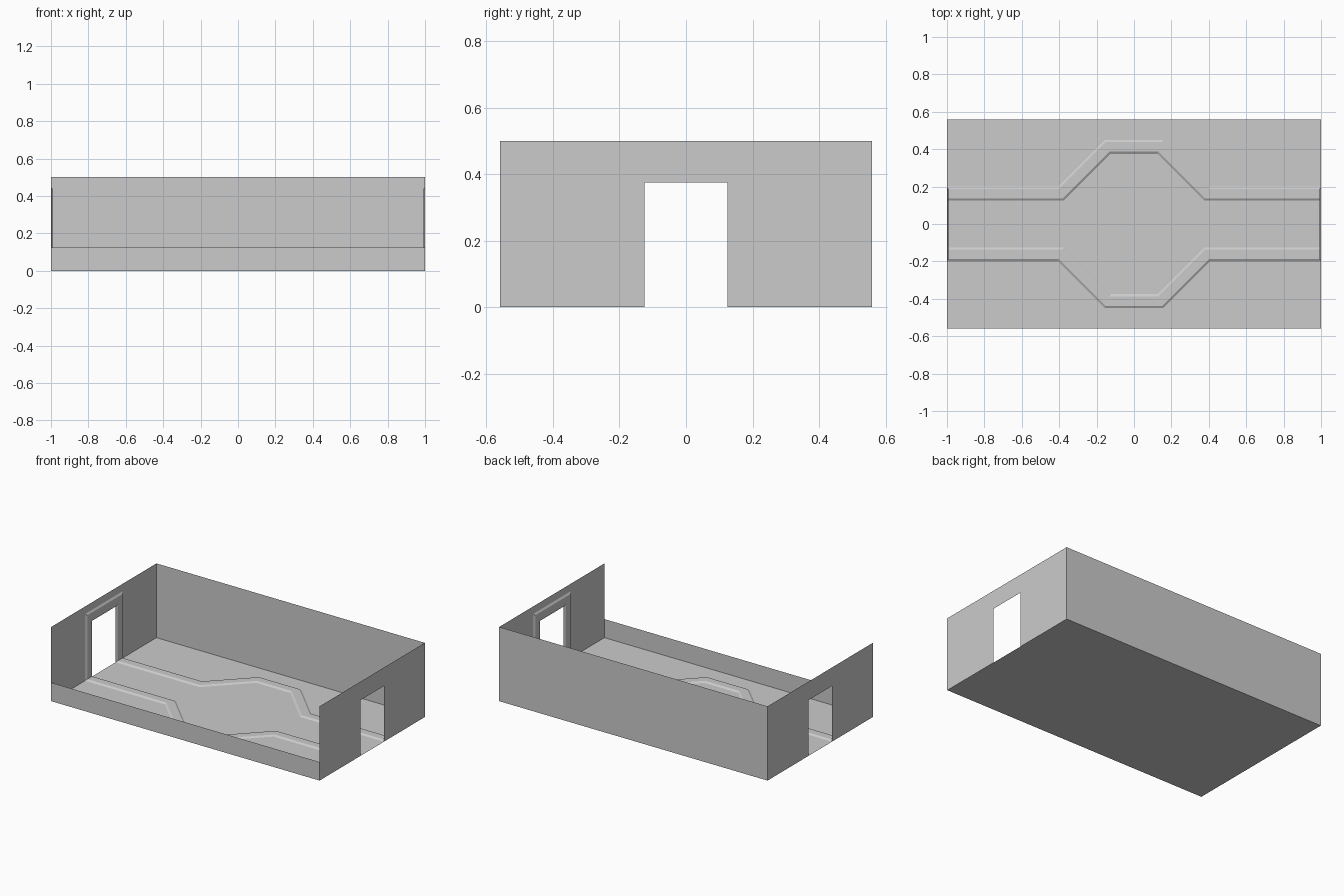
import bpy, bmesh
from mathutils import Vector

if "Cube" in bpy.data.objects:
    bpy.data.objects.remove(bpy.data.objects["Cube"])

X, Y, H = 1.0, 0.56, 0.5          # half length, half width, wall height
DOOR_Y, DOOR_Z = 0.125, 0.375     # door half width and height
RISE = 0.008                      # trim thickness
PROFILE = [(0, 0), (0.0125, RISE), (0.0625, RISE), (0.075, 0)]


def make_object(name, verts, faces, facing):
    """Build a mesh whose faces all point towards the given direction."""
    bm = bmesh.new()
    vs = [bm.verts.new(v) for v in verts]
    for f in faces:
        bm.faces.new([vs[i] for i in f])
    bm.normal_update()
    bmesh.ops.reverse_faces(
        bm, faces=[f for f in bm.faces if f.normal.dot(Vector(facing)) < 0])
    me = bpy.data.meshes.new(name)
    bm.to_mesh(me)
    bm.free()
    ob = bpy.data.objects.new(name, me)
    bpy.context.collection.objects.link(ob)
    return ob


def panel(name, verts, facing):
    return make_object(name, verts, [range(len(verts))], facing)


def trim(name, path, place, facing):
    """Sweep the bevelled trim profile along a flat path with mitred corners."""
    pts = [Vector(p) for p in path]
    dirs = [(b - a).normalized() for a, b in zip(pts, pts[1:])]
    normals = [Vector((-d.y, d.x)) for d in dirs]
    last = len(pts) - 1
    verts, faces = [], []
    for i, p in enumerate(pts):
        n1, n2 = normals[max(i - 1, 0)], normals[min(i, last - 1)]
        mitre = (n1 + n2) / (1 + n1.dot(n2))
        for offset, rise in PROFILE:
            q = p + mitre * offset
            if i == 0:
                q += dirs[0] * rise
            if i == last:
                q -= dirs[-1] * rise
            verts.append(place(q.x, q.y, rise))
    k = len(PROFILE)
    for i in range(last):
        for j in range(k - 1):
            a = i * k + j
            faces.append((a, a + 1, a + k + 1, a + k))
    return make_object(name, verts, faces, facing)


# Floor, tall back wall and low front wall
panel("floor", [(-X, -Y, 0), (X, -Y, 0), (X, Y, 0), (-X, Y, 0)], (0, 0, 1))
panel("back_wall", [(-X, Y, 0), (X, Y, 0), (X, Y, H), (-X, Y, H)], (0, -1, 0))
panel("front_wall", [(-X, -Y, 0), (X, -Y, 0), (X, -Y, 0.125), (-X, -Y, 0.125)],
      (0, 1, 0))

# End walls with doorways, and the raised door frames inside
doorway = [(-DOOR_Y, 0), (-DOOR_Y, DOOR_Z), (DOOR_Y, DOOR_Z), (DOOR_Y, 0)]
outline = [(-Y, 0)] + doorway + [(Y, 0), (Y, H), (-Y, H)]
for side, s in (("left", -1), ("right", 1)):
    panel(side + "_wall", [(s * X, y, z) for y, z in outline], (-s, 0, 0))
    trim(side + "_door_frame", doorway,
         lambda y, z, r, s=s: (s * (X - r), y, z), (-s, 0, 0))

# Raised floor trims that widen around the middle of the room
half = [(-X, 0.125), (-0.375, 0.125), (-0.125, 0.375)]
route = half + [(-x, y) for x, y in reversed(half)]
for side, s in (("front", -1), ("back", 1)):
    trim(side + "_floor_trim", route,
         lambda x, y, r, s=s: (x, s * y, r), (0, 0, 1))
